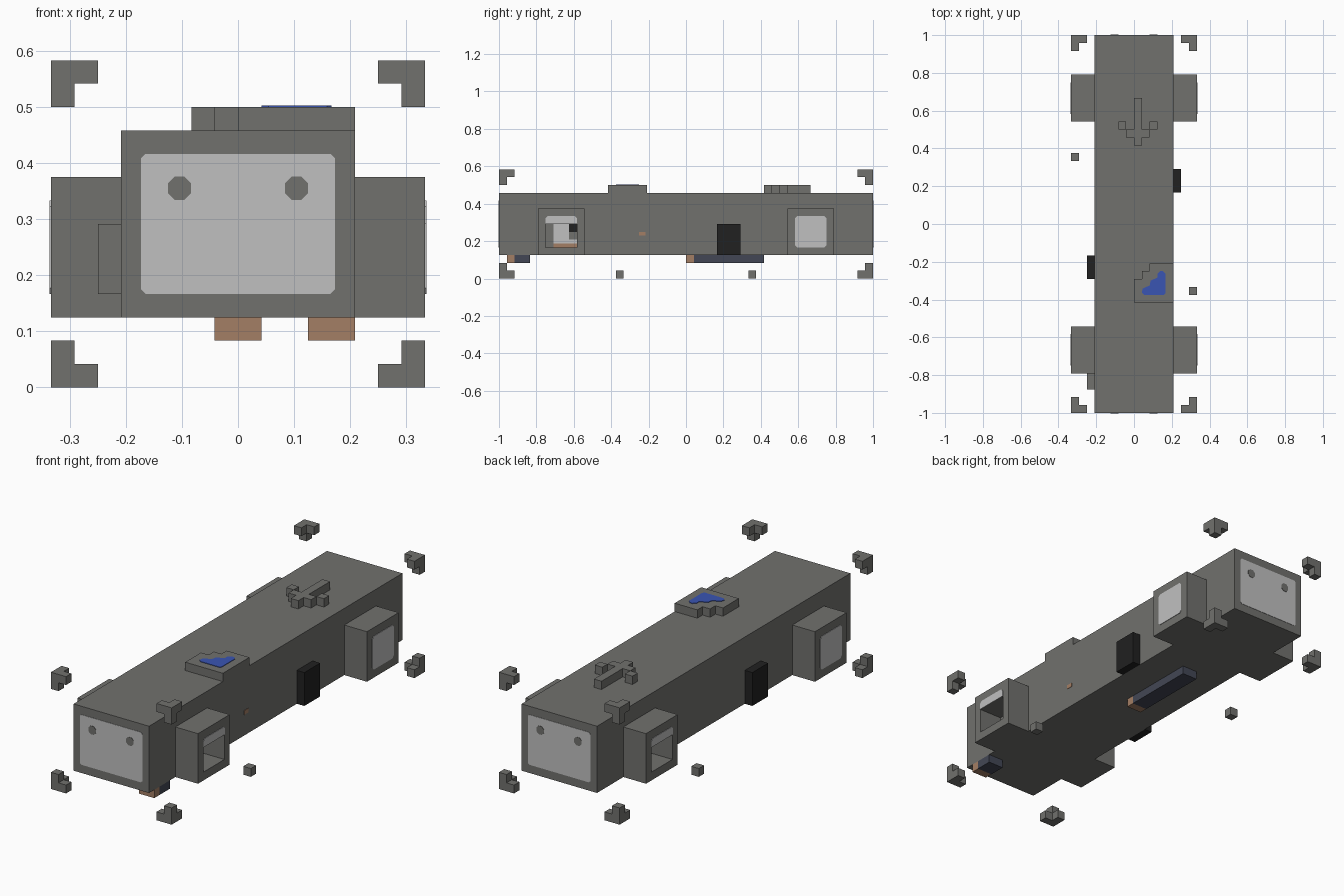
import bpy, bmesh, math
from mathutils import Vector

if "Cube" in bpy.data.objects:
    bpy.data.objects.remove(bpy.data.objects["Cube"], do_unlink=True)

U = 1 / 24  # size of one block; all sizes below are in blocks


def material(name, rgb):
    m = bpy.data.materials.new(name)
    m.use_nodes = True
    m.diffuse_color = (*rgb, 1)
    m.node_tree.nodes["Principled BSDF"].inputs["Base Color"].default_value = (*rgb, 1)
    return m


grey = material("grey", (0.165, 0.165, 0.155))
light = material("light grey", (0.53, 0.53, 0.53))
tan = material("tan", (0.37, 0.21, 0.13))
black = material("black", (0.015, 0.015, 0.015))
navy = material("navy", (0.055, 0.062, 0.09))
blue = material("blue", (0.042, 0.09, 0.45))


def finish(name, mat, bm, turned):
    # Scale to units; a turned part is rotated half a turn about z
    s = -1 if turned else 1
    for v in bm.verts:
        v.co = Vector((v.co.x * s, v.co.y * s, v.co.z)) * U
    bmesh.ops.recalc_face_normals(bm, faces=bm.faces)
    mesh = bpy.data.meshes.new(name)
    bm.to_mesh(mesh)
    bm.free()
    mesh.materials.append(mat)
    bpy.context.collection.objects.link(bpy.data.objects.new(name, mesh))


def blocks(name, mat, boxes, turned=False):
    # Each box is x0, x1, y0, y1, z0, z1
    bm = bmesh.new()
    for b in boxes:
        lo, hi = Vector(b[0::2]), Vector(b[1::2])
        for v in bmesh.ops.create_cube(bm, size=1)["verts"]:
            v.co = (lo + hi) / 2 + v.co * (hi - lo)
    finish(name, mat, bm, turned)


def plate(name, mat, pts, place, depth, turned=False):
    # Flat outline placed on a surface and thickened outward
    bm = bmesh.new()
    face = bm.faces.new([bm.verts.new(place(u, v, 0)) for u, v in pts])
    out = Vector(place(0, 0, depth)) - Vector(place(0, 0, 0))
    new = bmesh.ops.extrude_face_region(bm, geom=[face], use_keep_orig=True)["geom"]
    for v in new:
        if isinstance(v, bmesh.types.BMVert):
            v.co += out
    finish(name, mat, bm, turned)


def on_front(u, v, d):
    return (u, -24 - d, v)


def on_housing(u, v, d):
    return (8 + d, u, v)


def on_body_side(u, v, d):
    return (5 + d, u, v)


def on_platform(u, v, d):
    return (u, v, 12 + d)


def rounded(u0, u1, v0, v1, c):
    return [(u0 + c, v0), (u1 - c, v0), (u1, v0 + c), (u1, v1 - c),
            (u1 - c, v1), (u0 + c, v1), (u0, v1 - c), (u0, v0 + c)]


def disc(cu, cv, r):
    return [(cu + r * math.cos(math.pi * (k + 0.5) / 4),
             cv + r * math.sin(math.pi * (k + 0.5) / 4)) for k in range(8)]


# Main body
blocks("body", grey, [(-5, 5, -24, 24, 3, 11)])

# Parts repeated after half a turn
for turned, tag in ((False, "front"), (True, "back")):
    # End window with two round marks
    plate(tag + "_window", light, rounded(-4.15, 4.15, 4, 10, 0.2), on_front, 0.04, turned)
    for side, cu in (("a", -2.5), ("b", 2.5)):
        plate(f"{tag}_mark_{side}", grey, disc(cu, 8.53, 0.54), on_front, 0.08, turned)

    # Closed housing with a window
    blocks(tag + "_closed_housing", grey, [(5, 8, 13, 19, 3, 9)], turned)
    plate(tag + "_closed_window", light, rounded(14, 18, 4, 8, 0.25), on_housing, 0.06, turned)

    # Open housing: a frame around a cavity
    blocks(tag + "_open_housing", grey, [
        (5, 8, -19, -13, 3, 4), (5, 8, -19, -13, 7, 9),
        (5, 8, -19, -18, 4, 7), (5, 8, -14, -13, 4, 7)], turned)
    plate(tag + "_raised_window", light,
          [(-18, 7), (-14, 7), (-14, 7.75), (-14.25, 8), (-17.75, 8), (-18, 7.75)],
          on_housing, 0.06, turned)
    # Contents of the cavity
    blocks(tag + "_cavity_panel", light, [(5, 5.1, -17, -15, 5, 7), (5, 5.1, -17, -14, 4.5, 5)], turned)
    blocks(tag + "_cavity_switch", black, [(5, 5.15, -15, -14, 6, 7)], turned)
    blocks(tag + "_cavity_sill", tan, [(5, 5.15, -17, -14, 4, 4.5)], turned)

    # Side box and loose cube
    blocks(tag + "_side_box", black, [(5, 6, 4, 7, 3, 7)], turned)
    blocks(tag + "_loose_cube", grey, [(7, 8, -9, -8, 0, 1)], turned)

# Small side details
blocks("side_step", grey, [(-6, -5, -21, -19, 4, 7)])
plate("side_tag", tan, [(-6, 5.5), (-5.2, 5.5), (-5.2, 6), (-6, 6)], on_body_side, 0.04)

# Stepped platform on the roof with a blue patch
blocks("roof_platform", grey, [(0, 5, -10, -7, 11, 12), (1, 5, -7, -6, 11, 12), (2, 5, -6, -5, 11, 12)])
plate("blue_patch", blue,
      [(1.3, -9), (3.8, -9), (4, -8.8), (4, -6.3), (3.7, -6), (3.3, -6), (3, -6.3), (3, -6.8),
       (2.1, -7.2), (2, -7.8), (1.1, -8.2), (1, -8.7)], on_platform, 0.06)

# Raised arrow on the roof
arrow = [(0, 1, 10, 16, 11, 12)]
for k in (1, 2):
    for x in (-k, k):
        arrow.append((x, x + 1, 10 + k, 11 + k, 11, 12))
blocks("roof_arrow", grey, arrow)

# Bars under the body, each with a tan tip
for name, x0, x1, y0, y1 in (("front", 3, 5, -23, -20), ("middle", -1, 1, 0, 10)):
    blocks(name + "_bar_tip", tan, [(x0, x1, y0, y0 + 1, 2, 3)])
    blocks(name + "_bar", navy, [(x0, x1, y0 + 1, y1, 2, 3)])

# Corner brackets: a cube with one arm along each axis
for sx in (-1, 1):
    for sy in (-1, 1):
        for sz in (-1, 1):
            cells = []
            for dx, dy, dz in ((0, 0, 0), (1, 0, 0), (0, 1, 0), (0, 0, 1)):
                x, y, z = sx * (7.5 - dx), sy * (23.5 - dy), 7 + sz * (6.5 - dz)
                cells.append((x - .5, x + .5, y - .5, y + .5, z - .5, z + .5))
            name = "_".join(("top" if sz > 0 else "bottom", "back" if sy > 0 else "front",
                             "left" if sx > 0 else "right", "bracket"))
            blocks(name, grey, cells)
